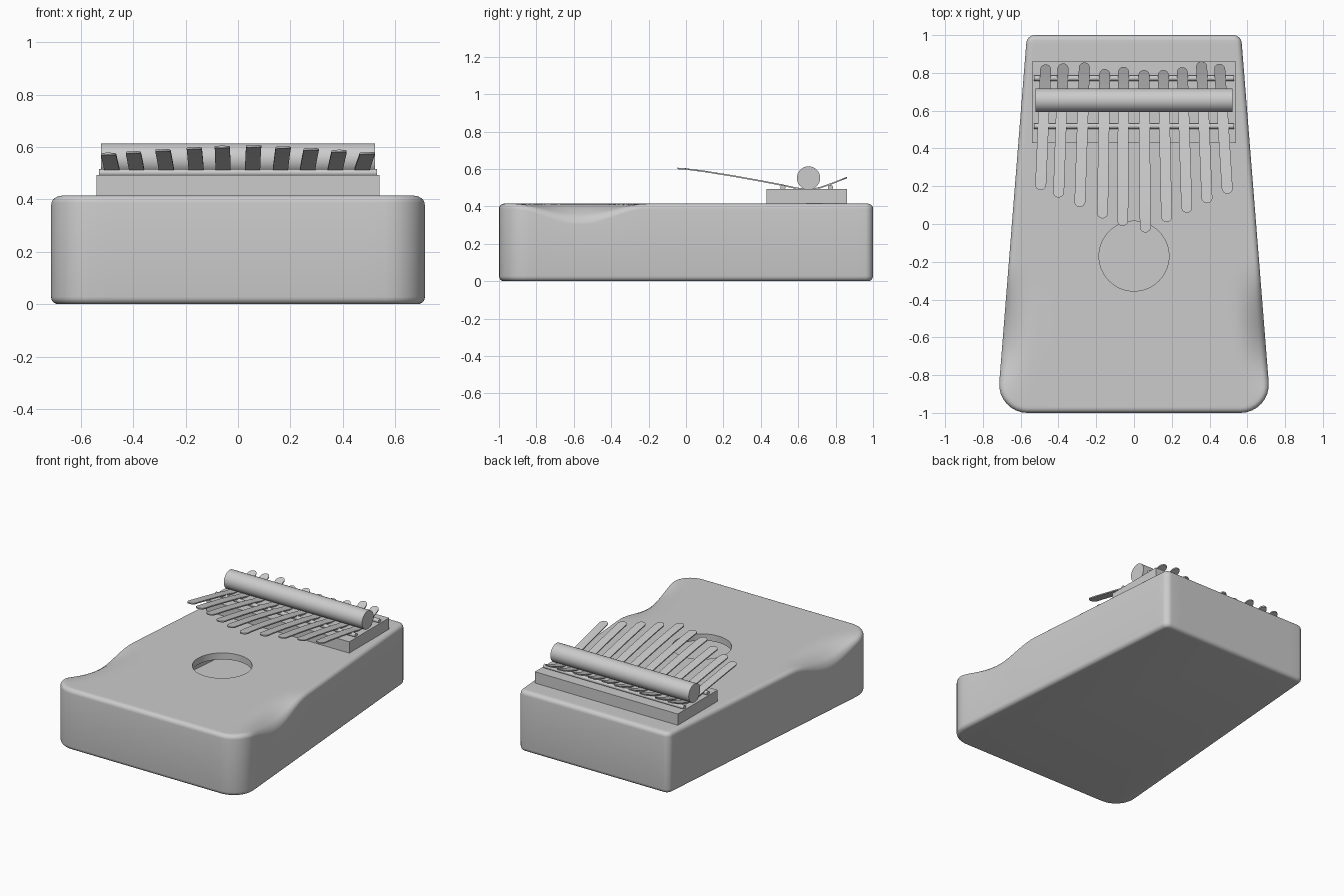
import bpy, bmesh, math
from mathutils import Vector

if "Cube" in bpy.data.objects:
    bpy.data.objects.remove(bpy.data.objects["Cube"])

TOP = 0.415
HOLE = Vector((0, -0.17))
HOLE_R = 0.185


def make_object(name, bm, angle=35):
    bmesh.ops.recalc_face_normals(bm, faces=bm.faces[:])
    mesh = bpy.data.meshes.new(name)
    bm.to_mesh(mesh)
    bm.free()
    ob = bpy.data.objects.new(name, mesh)
    bpy.context.collection.objects.link(ob)
    bpy.ops.object.select_all(action='DESELECT')
    ob.select_set(True)
    bpy.context.view_layer.objects.active = ob
    bpy.ops.object.shade_smooth_by_angle(angle=math.radians(angle))
    return ob


def outline():
    """Tapered, rounded body outline as (point, outward normal) pairs."""
    corners = [(0.567, 1, 0.045), (-0.567, 1, 0.045),
               (-0.726, -1, 0.15), (0.726, -1, 0.15)]
    pts = [Vector(c[:2]) for c in corners]
    result = []
    for i in range(4):
        p, r = pts[i], corners[i][2]
        d0 = (p - pts[i - 1]).normalized()
        d1 = (pts[(i + 1) % 4] - p).normalized()
        n0, n1 = Vector((d0.y, -d0.x)), Vector((d1.y, -d1.x))
        centre = p - (n0 + n1) * r / (1 + n0.dot(n1))
        a0 = math.atan2(n0.y, n0.x)
        sweep = (math.atan2(n1.y, n1.x) - a0) % math.tau
        for k in range(9):
            a = a0 + sweep * k / 8
            n = Vector((math.cos(a), math.sin(a)))
            result.append((centre + n * r, n))
    # subdivide the straight runs
    full = []
    for i, (p, n) in enumerate(result):
        full.append((p, n))
        if i % 9 == 8:
            q = result[(i + 1) % len(result)][0]
            steps = 36 if abs(q.y - p.y) > 1 else 14
            full += [(p.lerp(q, k / steps), n) for k in range(1, steps)]
    return full


def scoop(p):
    """Depth of the hand scoops along both upper side edges."""
    u = (p.y + 0.57) / 0.37
    if abs(u) >= 1:
        return 0
    d = 0.6465 - 0.0795 * p.y - abs(p.x)
    w = max(0, 1 - max(0, d) / 0.17) ** 2
    return 0.085 * w * (0.5 + 0.5 * math.cos(math.pi * u))


# hollow body: one continuous loft from the base, over the top, into the cavity
shape = outline()
bm = bmesh.new()
rings = []


def add_ring(inset, z, t=0.0, scooped=False):
    ring = []
    for p, n in shape:
        a = math.atan2(p.y - HOLE.y, p.x - HOLE.x)
        h = HOLE + HOLE_R * Vector((math.cos(a), math.sin(a)))
        q = (p - n * inset).lerp(h, t)
        ring.append(bm.verts.new((q.x, q.y, z - (scoop(q) if scooped else 0))))
    rings.append(ring)


R = 0.028
for k in range(6):
    a = math.pi / 2 * k / 5
    add_ring(R * (1 - math.sin(a)), R * (1 - math.cos(a)))
for k in range(6):
    a = math.pi / 2 * k / 5
    add_ring(R * (1 - math.cos(a)), TOP - R + R * math.sin(a), 0, True)
for t in (0.02, 0.05, 0.09, 0.13, 0.18, 0.24, 0.32, 0.5, 0.75, 1):
    add_ring(R, TOP, t, True)
add_ring(R, 0.37, 1)
add_ring(R, 0.37, 0.08)
add_ring(R, 0.05, 0.08)
for r0, r1 in zip(rings, rings[1:]):
    for i in range(len(r0)):
        j = (i + 1) % len(r0)
        bm.faces.new((r0[i], r0[j], r1[j], r1[i]))
bm.faces.new(rings[0][::-1])
bm.faces.new(rings[-1])
make_object("hollow_body", bm)

# bridge board
bm = bmesh.new()
bmesh.ops.create_cube(bm, size=1)
for v in bm.verts:
    v.co = (v.co.x * 1.08, 0.645 + v.co.y * 0.43, 0.452 + v.co.z * 0.08)
make_object("bridge_board", bm)


def rod(name, y, z, radius, length, sides):
    bm = bmesh.new()
    bmesh.ops.create_cone(bm, cap_ends=True, segments=sides, radius1=radius,
                          radius2=radius, depth=length)
    for v in bm.verts:
        v.co = (v.co.z, y + v.co.x, z + v.co.y)
    make_object(name, bm)


# pressure bar and the two thin bridge rods
rod("pressure_bar", 0.655, 0.552, 0.062, 1.045, 48)
rod("front_bridge_rod", 0.518, 0.501, 0.014, 1.06, 16)
rod("rear_bridge_rod", 0.772, 0.501, 0.014, 1.06, 16)

# tine side profile (y, z), shared by all tines
profile = [(-0.06, 0.604), (0, 0.600), (0.1, 0.587), (0.25, 0.563), (0.4, 0.536),
           (0.52, 0.513), (0.6, 0.495), (0.655, 0.490), (0.7, 0.495),
           (0.78, 0.522), (0.87, 0.558)]


def tine_z(y):
    for (y0, z0), (y1, z1) in zip(profile, profile[1:]):
        if y <= y1:
            return z0 + (z1 - z0) * (y - y0) / (y1 - y0)
    return profile[-1][1]


def tine(name, x0, y0, x1, y1, half=0.029):
    bm = bmesh.new()
    caps = [half * (1 - math.cos(math.pi / 2 * k / 6)) for k in range(7)]
    ys = [y0 + c for c in caps]
    inner = y1 - y0 - 2 * half
    ys += [y0 + half + inner * k / 28 for k in range(1, 28)]
    ys += [y1 - c for c in reversed(caps)]
    prev = None
    for y in ys:
        e = min(y - y0, y1 - y)
        w = half if e >= half else math.sqrt(max(0, half ** 2 - (half - e) ** 2))
        w = max(w, 0.002)
        x = x0 + (x1 - x0) * (y - y0) / (y1 - y0)
        z = tine_z(y)
        sec = [bm.verts.new((x + sx * w, y, z + sz * 0.004))
               for sx, sz in ((-1, -1), (1, -1), (1, 1), (-1, 1))]
        if prev:
            for i in range(4):
                j = (i + 1) % 4
                bm.faces.new((prev[i], prev[j], sec[j], sec[i]))
        else:
            bm.faces.new(sec[::-1])
        prev = sec
    bm.faces.new(prev)
    make_object(name, bm)


# ten fanned tines: front tip x, y then rear tip x, y
tines = [(-0.495, 0.18, -0.467, 0.845), (-0.400, 0.14, -0.375, 0.850),
         (-0.287, 0.09, -0.262, 0.855), (-0.167, 0.03, -0.155, 0.820),
         (-0.060, -0.01, -0.055, 0.832), (0.060, -0.045, 0.053, 0.815),
         (0.173, 0.01, 0.155, 0.815), (0.280, 0.06, 0.255, 0.830),
         (0.387, 0.11, 0.357, 0.860), (0.495, 0.16, 0.452, 0.848)]
for i, t in enumerate(tines):
    tine(f"tine_{i + 1}", *t)
